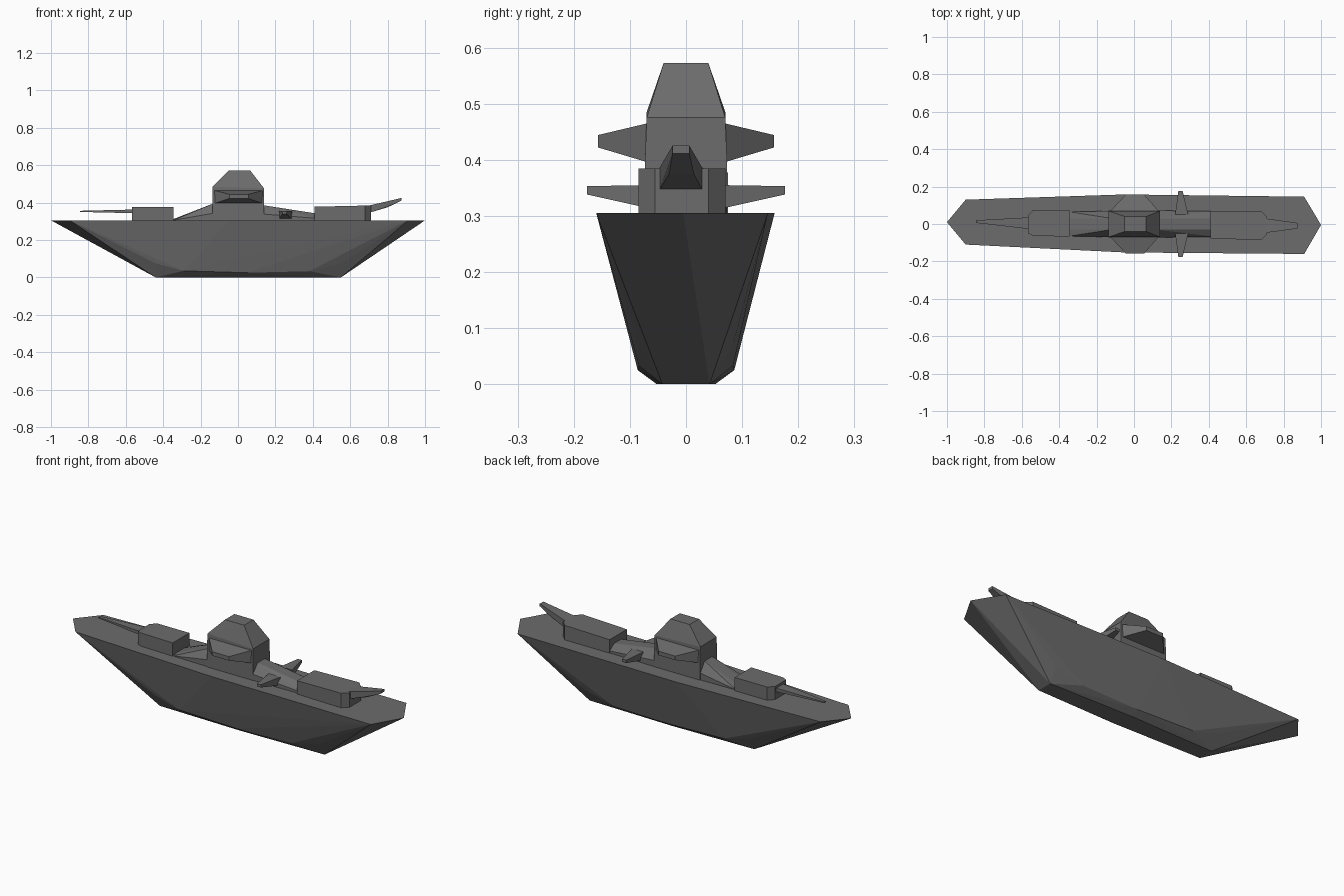
import bpy, bmesh

if "Cube" in bpy.data.objects:
    bpy.data.objects.remove(bpy.data.objects["Cube"])

grey = bpy.data.materials.new("warship grey")
grey.diffuse_color = (0.15, 0.15, 0.15, 1)
grey.use_nodes = True
grey.node_tree.nodes["Principled BSDF"].inputs["Base Color"].default_value = grey.diffuse_color


def solid(name, points):
    """Convex faceted solid spanning the given points."""
    bm = bmesh.new()
    for p in points:
        bm.verts.new(p)
    res = bmesh.ops.convex_hull(bm, input=bm.verts)
    junk = {e for e in res["geom_interior"] + res["geom_unused"]
            if isinstance(e, bmesh.types.BMVert)}
    bmesh.ops.delete(bm, geom=list(junk), context='VERTS')
    bmesh.ops.dissolve_limit(bm, angle_limit=0.01, verts=bm.verts, edges=bm.edges)
    bmesh.ops.recalc_face_normals(bm, faces=bm.faces)
    me = bpy.data.meshes.new(name)
    bm.to_mesh(me)
    bm.free()
    me.materials.append(grey)
    ob = bpy.data.objects.new(name, me)
    bpy.context.collection.objects.link(ob)
    return ob


def rect_x(x, y0, y1, z0, z1):
    """Cross-section rectangle at a given x."""
    return [(x, y, z) for y in (y0, y1) for z in (z0, z1)]


def rect_y(y, x0, x1, z0, z1):
    """Cross-section rectangle at a given y."""
    return [(x, y, z) for x in (x0, x1) for z in (z0, z1)]


def arch_x(x, w, flat, base, shoulder, top):
    """Cross-section with bevelled shoulders at a given x."""
    return [(x, s * y, z) for s in (-1, 1)
            for y, z in ((w, base), (w, shoulder), (flat, top))]


# Hull: deck outline, rounded chine and flat keel
DECK = 0.305
deck = [(-1, 0.01), (-0.9, 0.13), (-0.05, 0.158), (0.91, 0.146),
        (1, -0.005), (0.91, -0.16), (-0.05, -0.152), (-0.9, -0.11)]
hull = [(x, y, DECK) for x, y in deck]
for x, y, z in ((-0.44, 0.085, 0.075), (-0.29, 0.088, 0.035), (0.05, 0.086, 0.025),
                (0.38, 0.084, 0.033), (0.55, 0.085, 0.075),
                (-0.44, 0.042, 0), (0.05, 0.052, 0), (0.55, 0.042, 0)):
    hull += [(x, y, z), (x, -y, z)]
solid("hull", hull)

# Deckhouse fairings fore and aft of the tower
solid("aft_fairing", arch_x(-0.345, 0.065, 0.03, DECK, 0.306, 0.312)
      + arch_x(-0.12, 0.07, 0.03, DECK, 0.345, 0.40))
solid("fore_fairing", arch_x(0.12, 0.072, 0.03, DECK, 0.34, 0.388)
      + arch_x(0.43, 0.068, 0.03, DECK, 0.315, 0.34))

# Tower: straight base with tapered, chamfered top
solid("tower_base", rect_x(-0.135, -0.073, 0.073, DECK, 0.40)
      + rect_x(0.14, -0.073, 0.073, DECK, 0.40))
tower = []
for x, w, z in ((-0.135, 0.073, 0.40), (0.14, 0.073, 0.40), (-0.135, 0.07, 0.485),
                (0.14, 0.07, 0.475), (-0.05, 0.04, 0.572), (0.065, 0.04, 0.572)):
    tower += [(x, w, z), (x, -w, z)]
solid("tower_top", tower)

# Wings on both sides of the tower, and small fins on the fore fairing
for s, side in ((-1, "front"), (1, "back")):
    solid("tower_wing_" + side, rect_y(s * 0.06, -0.135, 0.14, 0.393, 0.467)
          + rect_y(s * 0.157, -0.045, 0.055, 0.422, 0.444))
    solid("deck_fin_" + side, rect_y(s * 0.05, 0.22, 0.29, 0.31, 0.355)
          + rect_y(s * 0.176, 0.237, 0.26, 0.338, 0.353))

# Fore gun turret with raised barrel
solid("fore_turret", rect_x(0.41, -0.078, 0.07, DECK, 0.378)
      + rect_x(0.68, -0.085, 0.07, DECK, 0.384) + rect_x(0.71, -0.055, 0.04, DECK, 0.384))
solid("fore_gun", rect_x(0.70, -0.048, 0.03, 0.345, 0.384)
      + rect_x(0.80, -0.03, 0.014, 0.375, 0.398)
      + rect_x(0.875, -0.024, 0.006, 0.411, 0.425))

# Aft gun turret with long thin level barrel
solid("aft_turret", rect_x(-0.345, -0.068, 0.075, DECK, 0.377)
      + rect_x(-0.54, -0.062, 0.075, DECK, 0.377) + rect_x(-0.567, -0.05, 0.045, DECK, 0.376))
solid("aft_gun", rect_x(-0.55, -0.028, 0.036, 0.343, 0.363)
      + rect_x(-0.845, 0.006, 0.02, 0.35, 0.356))
